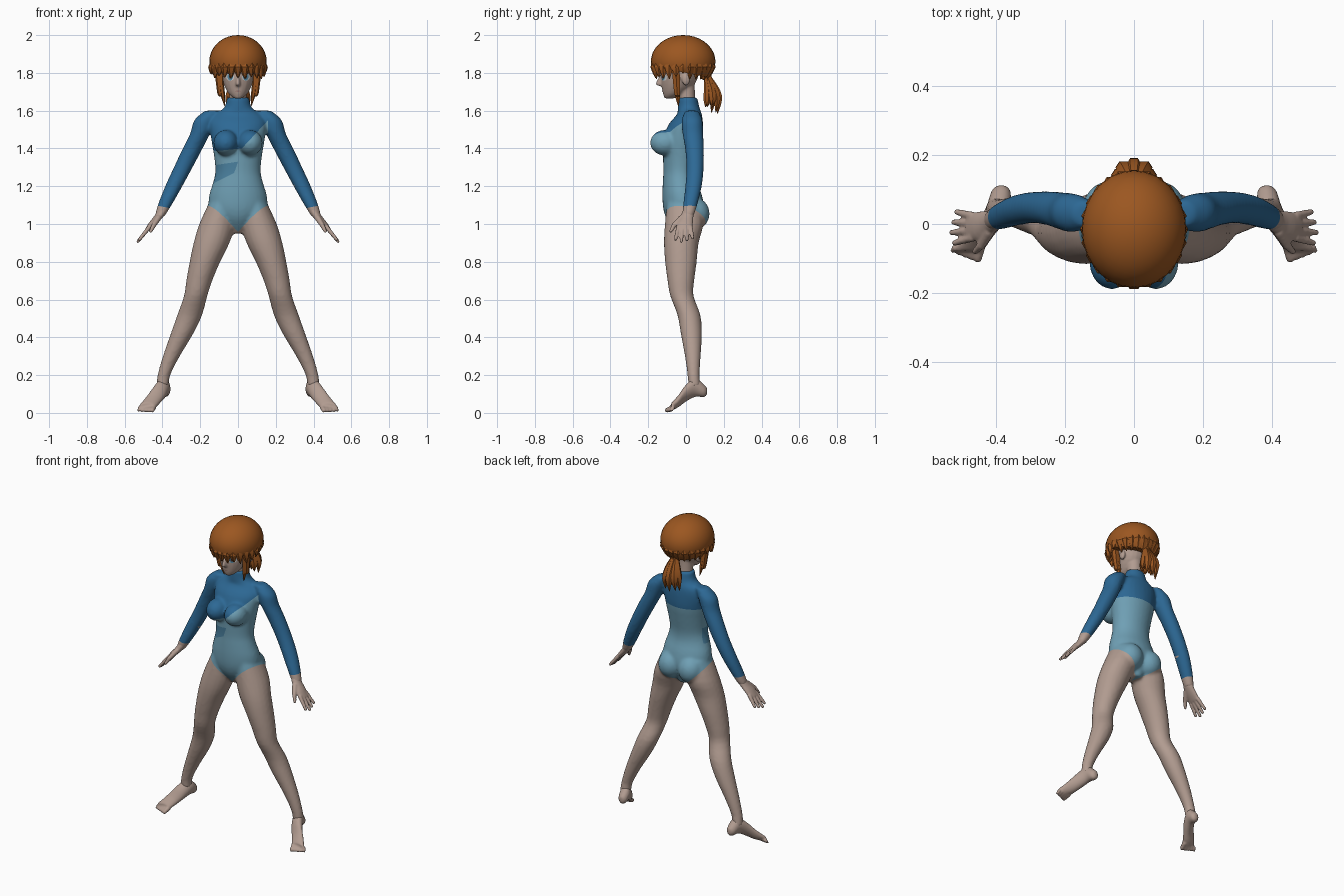
import bpy, bmesh, math, random
from mathutils import Vector, Matrix
from mathutils.bvhtree import BVHTree

if "Cube" in bpy.data.objects:
    bpy.data.objects.remove(bpy.data.objects["Cube"])
random.seed(4)
SIDES = (-1, 1)


def material(name, r, g, b):
    m = bpy.data.materials.new(name)
    m.use_nodes = True
    m.diffuse_color = (r, g, b, 1)
    m.node_tree.nodes["Principled BSDF"].inputs["Base Color"].default_value = (r, g, b, 1)
    return m


skin = material("skin", .44, .33, .28)
dark = material("dark_blue", .026, .14, .30)
mid = material("mid_blue", .07, .22, .35)
light = material("light_blue", .16, .35, .46)
hair = material("auburn_hair", .33, .095, .015)
white = material("eye_white", .6, .6, .6)
iris = material("eye_blue", .1, .28, .42)
lash = material("lash_brown", .05, .025, .02)
lips = material("lip_pink", .36, .2, .18)


def finish(bm, name, mats, angle=40):
    """Turn a bmesh into a smooth shaded object."""
    bmesh.ops.recalc_face_normals(bm, faces=bm.faces)
    me = bpy.data.meshes.new(name)
    bm.to_mesh(me)
    bm.free()
    ob = bpy.data.objects.new(name, me)
    bpy.context.collection.objects.link(ob)
    for m in mats:
        me.materials.append(m)
    bpy.ops.object.select_all(action='DESELECT')
    ob.select_set(True)
    bpy.context.view_layer.objects.active = ob
    bpy.ops.object.shade_smooth_by_angle(angle=math.radians(angle))
    return ob


def spline(rows, steps):
    """Catmull-Rom interpolation of section rows."""
    rows = [Vector(r) for r in rows]
    out = []
    for i in range(len(rows) - 1):
        a, b, c, d = rows[max(i - 1, 0)], rows[i], rows[i + 1], rows[min(i + 2, len(rows) - 1)]
        for k in range(steps):
            t = k / steps
            out.append(b + (c - a) * (t / 2) + (a * 2 - b * 5 + c * 4 - d) * (t * t / 2)
                       + (b * 3 - a - c * 3 + d) * (t ** 3 / 2))
    return out + [rows[-1]]


def loft(bm, rows, side=1, along='Z', n=20, steps=3):
    """Rows are (level, x, other, rx, ry): elliptical sections along Z or Y."""
    rings = []
    for lv, x, o, rx, ro in spline(rows, steps):
        ring = []
        for k in range(n):
            a = math.tau * k / n
            px, po = side * (x + rx * math.cos(a)), o + ro * math.sin(a)
            ring.append(bm.verts.new((px, po, lv) if along == 'Z' else (px, lv, po)))
        rings.append(ring)
    for r, q in zip(rings, rings[1:]):
        for k in range(n):
            bm.faces.new((r[k], r[(k + 1) % n], q[(k + 1) % n], q[k]))
    bm.faces.new(rings[0])
    bm.faces.new(rings[-1])


def ball(bm, centre, radii, cut=None):
    mat = Matrix.Translation(centre) @ Matrix.Diagonal((*radii, 1))
    bmesh.ops.create_uvsphere(bm, u_segments=28, v_segments=18, radius=1, matrix=mat)


def rod(bm, p, q, r1, r2):
    """Tapered finger or toe with a rounded tip."""
    p, q = Vector(p), Vector(q)
    rot = (q - p).to_track_quat('Z', 'Y').to_matrix().to_4x4()
    bmesh.ops.create_cone(bm, cap_ends=True, segments=10, radius1=r1, radius2=r2,
                          depth=(q - p).length, matrix=Matrix.Translation((p + q) / 2) @ rot)
    ball(bm, q, (r2, r2, r2))


def fuse(bm, name, mats, voxel, smooth):
    """Blend overlapping closed shapes into one skin."""
    ob = finish(bm, name, mats)
    rm = ob.modifiers.new("fuse", 'REMESH')
    rm.mode, rm.voxel_size = 'VOXEL', voxel
    sm = ob.modifiers.new("soften", 'SMOOTH')
    sm.factor, sm.iterations = .5, smooth
    me = bpy.data.meshes.new_from_object(ob.evaluated_get(bpy.context.evaluated_depsgraph_get()))
    bpy.data.objects.remove(ob)
    out = bmesh.new()
    out.from_mesh(me)
    return out


# Body: torso, bust, seat, arms and legs blended together
TORSO = [(.95, 0, 0, .03, .05), (1.02, 0, -.01, .11, .09), (1.08, 0, -.012, .153, .108),
         (1.15, 0, -.02, .153, .105), (1.22, 0, -.03, .132, .093), (1.28, 0, -.03, .12, .09),
         (1.36, 0, -.024, .127, .098), (1.45, 0, -.016, .142, .106), (1.53, 0, 0, .15, .09),
         (1.58, 0, .018, .125, .066), (1.615, 0, .014, .073, .058), (1.67, 0, .01, .06, .05)]
ARM = [(1.6, .135, .03, .04, .035), (1.55, .175, .032, .057, .055), (1.48, .2, .036, .053, .055),
       (1.4, .24, .045, .053, .05), (1.3, .29, .048, .05, .046), (1.2, .34, .04, .046, .044),
       (1.1, .388, .022, .037, .038), (1.04, .415, .01, .026, .03)]
LEG = [(1.12, .085, -.01, .065, .09), (1, .11, -.01, .095, .102), (.9, .14, -.025, .095, .092),
       (.8, .175, -.027, .081, .084), (.7, .205, -.027, .069, .071), (.62, .224, -.022, .062, .062),
       (.52, .255, .015, .066, .061), (.42, .296, .028, .06, .056), (.3, .353, .036, .045, .042),
       (.2, .392, .04, .034, .032), (.14, .4, .045, .033, .033)]
bm = bmesh.new()
loft(bm, TORSO, n=28)
for s in SIDES:
    loft(bm, ARM, s)
    loft(bm, LEG, s)
    ball(bm, (s * .064, -.11, 1.43), (.066, .08, .068))
    ball(bm, (s * .07, .045, 1.055), (.078, .08, .085))
bm = fuse(bm, "body_base", [skin], .009, 6)


# Leotard edges are straight cuts through the body
def leg_line(p):
    return .945 + .9 * abs(p.x) - .25 * p.y


def cuff_line(p):
    return 1.09 + .2 * (abs(p.x) - .39)


def chest_line(p):
    if p.y > 0:
        return 1.45
    return 1.4 + (1.07 * (p.x - .02) if p.x > .02 else .1 * (p.x - .02))


def band_side(p):
    """Positive on the right-hand side of the hip band."""
    return max(p.x + .08 - .35 * (p.z - 1.1), 1.28 + .5 * p.x - p.z)


cuts = [((0, 0, 1.45), (0, 0, 1)), ((.02, 0, 1.4), (-1.07, 0, 1)), ((.02, 0, 1.4), (-.1, 0, 1)),
        ((-.08, 0, 1.1), (1, 0, -.35)), ((0, 0, 1.28), (.5, 0, -1)), ((0, 0, 1.33), (-.15, 0, 1)),
        ((0, 0, 0), (0, 1, 0)), ((0, 0, 0), (1, 0, 0))]
for s in SIDES:
    cuts += [((0, 0, .945), (-s * .9, .25, 1)), ((s * .39, 0, 1.09), (-s * .2, 0, 1)),
             ((s * .16, 0, 0), (1, 0, 0))]
for co, no in cuts:
    bmesh.ops.bisect_plane(bm, geom=bm.verts[:] + bm.edges[:] + bm.faces[:], dist=.0002,
                           plane_co=co, plane_no=no)


def suit_colour(p):
    w = abs(p.x)
    if w > .2 and p.z < 1.2 and p.z < cuff_line(p) or w < .3 and p.z < leg_line(p):
        return 0
    if w > .16 and p.z > 1.3 or w > .2 or p.z > chest_line(p):
        return 1
    if p.y < 0 and p.z < 1.33 + .15 * p.x and band_side(p) < 0:
        return 2
    return 3


for f in bm.faces:
    f.material_index = suit_colour(f.calc_center_median())
finish(bm, "body_and_leotard", [skin, dark, mid, light], 60)

# Hands and feet
PALM = [(1.1, .388, .02, .026, .028), (1.05, .412, .008, .026, .033), (1.01, .445, -.005, .024, .042),
        (.975, .475, -.008, .016, .042)]
FOOT = [(.112, .386, .115, .012, .016), (.095, .387, .117, .028, .034), (.05, .395, .135, .035, .05),
        (0, .42, .105, .039, .045), (-.04, .455, .062, .043, .032), (-.078, .482, .033, .045, .02)]
for s, tag in zip(SIDES, ("right", "left")):
    bm = bmesh.new()
    loft(bm, PALM, s)
    for i in range(4):
        u = i - 1.5
        reach = .062 - .008 * abs(u + .4)
        rod(bm, (s * .468, -.008 + u * .021, .985),
            (s * (.468 + reach), -.01 + u * .03, .985 - reach * 1.25), .0125, .009)
    rod(bm, (s * .42, -.02, 1.035), (s * .445, -.062, .995), .017, .013)
    rod(bm, (s * .445, -.062, .995), (s * .462, -.08, .962), .013, .009)
    finish(fuse(bm, "hand_base", [skin], .005, 3), tag + "_hand", [skin], 60)
    bm = bmesh.new()
    loft(bm, FOOT, s, 'Y')
    for i in range(5):
        x, r = .446 + i * .018, .015 - i * .0012
        rod(bm, (s * x, -.065, .032), (s * (x + .008), -.1 + i * .006, .014), r, r * .85)
    finish(fuse(bm, "foot_base", [skin], .006, 3), tag + "_foot", [skin], 60)

# Head, neck, nose and ears
HEAD = [(1.665, 0, -.088, .02, .025), (1.69, 0, -.066, .05, .056), (1.74, 0, -.042, .076, .088),
        (1.8, 0, -.03, .09, .102), (1.86, 0, -.02, .1, .115), (1.93, 0, -.02, .08, .095)]
bm = bmesh.new()
loft(bm, HEAD)
loft(bm, [(1.6, 0, .012, .05, .043), (1.68, 0, .005, .046, .043), (1.77, 0, 0, .046, .046)])
loft(bm, [(1.73, 0, -.125, .012, .014), (1.742, 0, -.137, .013, .026), (1.79, 0, -.125, .008, .01)], n=8)
for s in SIDES:
    ball(bm, (s * .09, .0, 1.765), (.013, .022, .032))
bm = fuse(bm, "head_base", [skin], .006, 4)
face = BVHTree.FromBMesh(bm)
finish(bm, "head", [skin], 60)


# Painted face details, laid on the skin
def plate(name, mat, x, z, rx, rz, lift):
    bm = bmesh.new()
    bmesh.ops.create_circle(bm, cap_ends=True, cap_tris=True, segments=20, radius=1)
    for v in bm.verts:
        px, pz = x + rx * v.co.x, z + rz * v.co.y
        hit = face.ray_cast(Vector((px, -1, pz)), Vector((0, 1, 0)))[0]
        v.co = (px, (hit.y if hit else -.1) - lift, pz)
    finish(bm, name, [mat])


for s, tag in zip(SIDES, ("right", "left")):
    plate(tag + "_eye_white", white, s * .042, 1.778, .021, .02, .002)
    plate(tag + "_iris", iris, s * .041, 1.779, .014, .019, .004)
    plate(tag + "_pupil", lash, s * .041, 1.779, .006, .009, .006)
    plate(tag + "_lash", lash, s * .043, 1.799, .024, .004, .005)
plate("mouth", lips, 0, 1.703, .015, .003, .002)

# Hair cap with a sloping lower edge
bm = bmesh.new()
ball(bm, (0, -.015, 1.86), (.152, .171, .14))
cut = bmesh.ops.bisect_plane(bm, geom=bm.verts[:] + bm.edges[:] + bm.faces[:], clear_inner=True,
                             plane_co=(0, 0, 1.80), plane_no=(0, .2, 1))
bmesh.ops.edgeloop_fill(bm, edges=[e for e in cut["geom_cut"] if isinstance(e, bmesh.types.BMEdge)])
finish(bm, "hair_cap", [hair])

# Fringe tufts around the rim, shorter at the back
bm = bmesh.new()
for i in range(24):
    a = math.tau * i / 24
    sx, cy, front = math.sin(a), -math.cos(a), math.cos(a) > -.2
    tip = random.uniform(1.765, 1.80) if front else 1.765
    x, y = .128 * sx, -.015 + .146 * cy
    loft(bm, [(1.88, x, y, .008, .008), (1.83, x * 1.03, y * 1.03, .026, .026),
              (tip, x * (1.12 if front else .9), y * (1 if front else .88), .002, .002)], n=6, steps=2)
finish(bm, "fringe_tufts", [hair], 30)

# Long locks beside the face
bm = bmesh.new()
for s in SIDES:
    for tip, shift in ((1.625, 0), (1.68, .014)):
        loft(bm, [(1.84, .095 + shift, -.055, .02, .025), (1.74, .088 + shift, -.05, .014, .02),
                  (1.68, .08 + shift, -.045, .012, .016), (tip, .07 + shift, -.04, .002, .002)], s, n=6)
finish(bm, "side_locks", [hair], 30)

# Ponytail of several tapering tufts
bm = bmesh.new()
ball(bm, (0, .105, 1.785), (.025, .03, .025))
for i in range(9):
    a = math.tau * i / 8
    sx, sy = (.045 * math.sin(a), .032 * math.cos(a)) if i < 8 else (0, 0)
    tip = random.uniform(1.58, 1.63)
    loft(bm, [(1.79, sx * .2, .11 + sy * .2, .012, .012), (1.72, sx * .7, .135 + sy * .7, .022, .02),
              (1.66, sx, .142 + sy, .022, .02), (tip, sx * 1.1, .135 + sy, .002, .002)], n=6)
finish(bm, "ponytail", [hair], 30)
